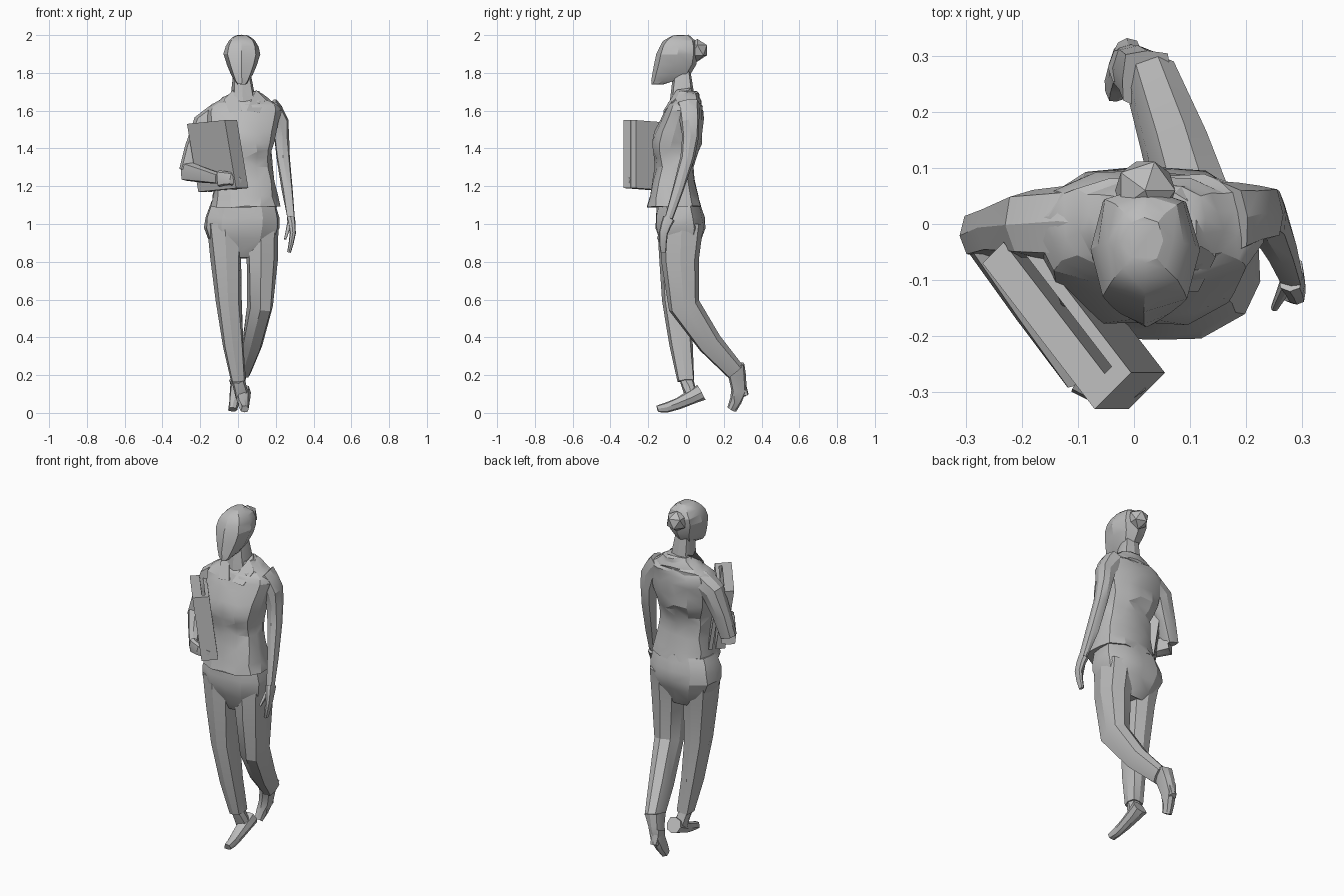
import bpy, bmesh, math, random
from mathutils import Vector

random.seed(4)
cube = bpy.data.objects.get("Cube")
if cube:
    bpy.data.objects.remove(cube)

shade = (0.5, 0.5, 0.5, 1)
grey = bpy.data.materials.new("plain grey")
grey.use_nodes = True
grey.diffuse_color = shade
grey.node_tree.nodes["Principled BSDF"].inputs["Base Color"].default_value = shade


def finish(name, bm):
    """Turn the bmesh into a grey object whose clear folds stay sharp."""
    bmesh.ops.recalc_face_normals(bm, faces=bm.faces[:])
    mesh = bpy.data.meshes.new(name)
    bm.to_mesh(mesh)
    bm.free()
    mesh.materials.append(grey)
    obj = bpy.data.objects.new(name, mesh)
    bpy.context.collection.objects.link(obj)
    bpy.ops.object.select_all(action='DESELECT')
    obj.select_set(True)
    bpy.context.view_layer.objects.active = obj
    bpy.ops.object.shade_smooth_by_angle(angle=math.radians(24))


def refine(keys, steps):
    """Add evenly spaced in-between entries on a smooth curve through the keys."""
    rows = [Vector(k) for k in keys]
    result = []
    for i in range(len(rows) - 1):
        start, end = rows[i], rows[i + 1]
        before = (end - rows[max(i - 1, 0)]) / 2
        after = (rows[min(i + 2, len(rows) - 1)] - start) / 2
        for step in range(steps):
            t = step / steps
            ease = t * t * (3 - 2 * t)
            result.append(start.lerp(end, ease) + before * t * (1 - t) ** 2
                          - after * t * t * (1 - t))
    return result + [rows[-1]]


def skin(name, rings, rough):
    """Bridge the rings, with a little creasing so the facets look hand cut."""
    bm = bmesh.new()
    loops = []
    for ring in rings:
        loops.append([bm.verts.new([c + random.uniform(-rough, rough) for c in point])
                      for point in ring])
    for low, high in zip(loops, loops[1:]):
        for i in range(len(low)):
            bm.faces.new((low[i - 1], low[i], high[i], high[i - 1]))
    bmesh.ops.triangulate(bm, faces=bm.faces[:])
    bm.faces.new(loops[0])
    bm.faces.new(loops[-1])
    finish(name, bm)


def oval(centre, side, top, count):
    """Slightly squared oval, with one corner pointing along each end of top."""
    ring = []
    for i in range(count):
        angle = math.tau * i / count
        across, along = math.sin(angle), math.cos(angle)
        fuller = 1 + 0.12 * math.sin(2 * angle) ** 2
        ring.append(centre + (side * across - top * along) * fuller)
    return ring


def body(name, keys, steps=3, count=12, rough=0.004):
    """Level rings; each key holds centre x, y, z, half width and half depth."""
    rings = []
    for x, y, z, width, depth in refine(keys, steps):
        rings.append(oval(Vector((x, y, z)), Vector((width, 0, 0)),
                          Vector((0, depth, 0)), count))
    skin(name, rings, rough)


def limb(name, joints, thick, thin, depth=1.0, rough=0.004):
    """Tapering tube through the joints, with rings square to its path."""
    path = refine(joints, 2)
    whole = (path[-1] - path[0]).normalized()
    up = Vector((0, 1, 0)) if abs(whole.z) > 0.7 else Vector((0, 0, 1))
    rings = []
    last = len(path) - 1
    for i, centre in enumerate(path):
        along = (path[min(i + 1, last)] - path[max(i - 1, 0)]).normalized()
        side = along.cross(up).normalized()
        radius = thick + (thin - thick) * i / last
        rings.append(oval(centre, side * radius, side.cross(along) * radius * depth, 8))
    skin(name, rings, rough)


def slab(name, corners, offset):
    """Plate made by pushing an outline along an offset."""
    bm = bmesh.new()
    face = bm.faces.new([bm.verts.new(corner) for corner in corners])
    pushed = bmesh.ops.extrude_face_region(bm, geom=[face])["geom"]
    moved = [item for item in pushed if isinstance(item, bmesh.types.BMVert)]
    bmesh.ops.translate(bm, vec=offset, verts=moved)
    finish(name, bm)


# Head, bun and neck
body("head", [(.02, -.15, 1.74, .025, .03), (.02, -.08, 1.79, .055, .1),
              (.02, -.045, 1.9, .095, .11), (.02, -.035, 1.97, .07, .085),
              (.02, -.03, 2, .03, .04)],
     steps=2, count=8, rough=.003)
limb("neck", [(.03, -.02, 1.62), (.02, -.02, 1.82)], thick=.07, thin=.045)
bun = bmesh.new()
bmesh.ops.create_icosphere(bun, subdivisions=1, radius=.06)
bmesh.ops.translate(bun, vec=(.02, .06, 1.92), verts=bun.verts)
finish("hair_bun", bun)

# Blouse and the seat of the trousers
body("blouse", [(.04, -.065, 1.09, .18, .145), (.03, -.06, 1.3, .15, .1),
                (.02, -.05, 1.43, .17, .13), (.03, -.01, 1.6, .2, .1),
                (.04, 0, 1.65, .14, .08), (.04, 0, 1.7, .07, .06)],
     count=14, rough=.006)
body("hips", [(.03, -.04, 1.12, .17, .11), (.02, -.03, .98, .2, .13),
              (.03, -.03, .82, .12, .07)])

# Collar flaps, mirrored about the neck
for label, side in (("left", 1), ("right", -1)):
    def beside_neck(out, y, z):
        return Vector((.035 + side * out, y, z))
    slab(label + "_collar",
         [beside_neck(.05, .03, 1.72), beside_neck(.06, -.04, 1.71),
          beside_neck(.01, -.11, 1.6), beside_neck(.08, -.11, 1.59),
          beside_neck(.11, -.05, 1.66)], Vector((0, -.01, 0)))

# Legs: the right one stands, the left one trails
right_ankle, left_ankle = (0, 0, .17), (.03, .26, .22)
limb("right_trouser_leg", [(-.07, -.04, 1), (-.05, -.05, .6), right_ankle],
     thick=.095, thin=.04, depth=1.15)
limb("left_trouser_leg", [(.12, -.02, 1), (.12, -.01, .57), left_ankle],
     thick=.095, thin=.042, depth=1.2)

# Shoes
limb("right_ankle", [right_ankle, (.02, .03, .09)], thick=.035, thin=.035)
limb("right_shoe", [(.025, .08, .11), (.03, -.04, .05), (.035, -.15, .02)],
     thick=.042, thin=.02)
limb("left_shoe", [(.02, .26, .25), (-.01, .28, .12), (-.03, .24, .02)],
     thick=.045, thin=.022, depth=1.2)
limb("left_heel", [(-.01, .28, .17), (-.01, .31, .09)], thick=.035, thin=.02)

# Hanging arm and hand
left_wrist = (.28, -.09, 1.03)
limb("left_arm", [(.16, .01, 1.62), (.22, .02, 1.54), (.24, .01, 1.35), left_wrist],
     thick=.06, thin=.02, depth=1.1)
limb("left_hand", [left_wrist, (.29, -.12, .95), (.27, -.12, .85)],
     thick=.022, thin=.01, depth=1.5, rough=0)
limb("left_thumb", [left_wrist, (.25, -.15, .92)], thick=.015, thin=.006, rough=0)

# Bent arm and the hand holding the folder
right_elbow, right_wrist = (-.27, -.02, 1.28), (-.1, -.28, 1.24)
limb("right_upper_arm", [(-.06, 0, 1.58), (-.18, 0, 1.53), right_elbow],
     thick=.075, thin=.04)
limb("right_forearm", [right_elbow, right_wrist], thick=.043, thin=.025, depth=1.2)
limb("right_hand", [right_wrist, (-.04, -.31, 1.24), (.01, -.29, 1.22)],
     thick=.022, thin=.012, depth=2, rough=0)

# Folder: two covers joined by a spine at the front end
back_corner, front_corner = Vector((-.27, -.07, 1.53)), Vector((-.07, -.33, 1.55))
lean = Vector((.06, 0, -.36))
across = Vector((.05, .05, 0))


def upright(start, end):
    return [start, end, end + lean, start + lean]


slab("folder_outer_cover", upright(back_corner, front_corner), across * .75)
slab("folder_inner_cover", upright(back_corner + across, front_corner + across),
     across * .3)
slab("folder_spine", upright(front_corner, front_corner.lerp(back_corner, .1)),
     across * 1.3)
